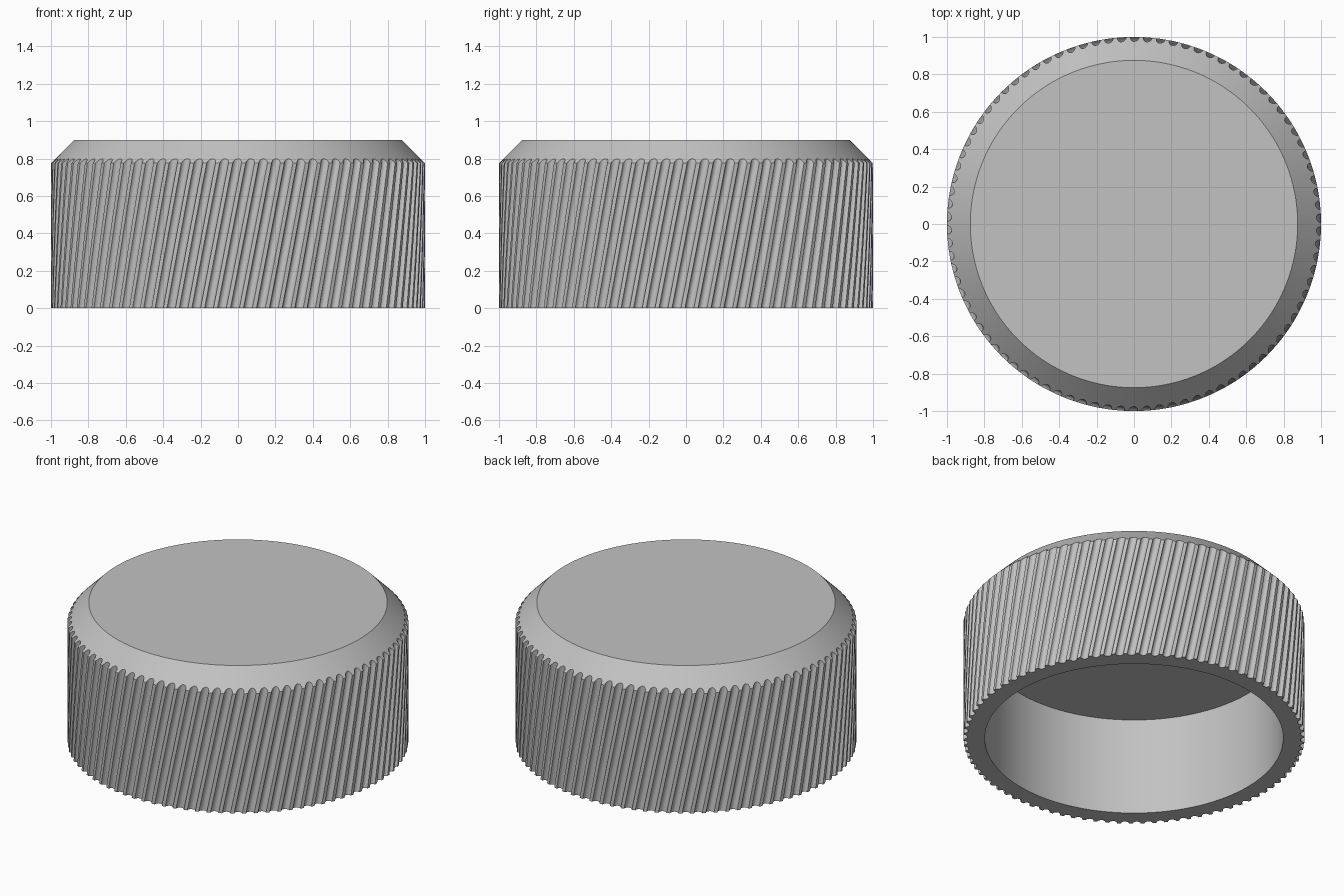
import bpy
import bmesh
from math import pi, sin, cos

if "Cube" in bpy.data.objects:
    bpy.data.objects.remove(bpy.data.objects["Cube"], do_unlink=True)

GROOVES = 90          # helical grip grooves around the wall
GROOVE_R = 0.024      # groove radius
STEPS = 8             # facets across one groove
ROWS = 12             # rows up the wall
TWIST = 0.195         # radians of lean per unit of height
HEIGHT = 0.9
TOP_R = 0.875         # flat top radius, also the cavity radius
CAVITY = 0.63         # cavity depth

# One colour for the whole cap
grey = bpy.data.materials.new("light_grey")
grey.use_nodes = True
colour = (0.54, 0.54, 0.54, 1)
grey.diffuse_color = colour
grey.node_tree.nodes["Principled BSDF"].inputs["Base Color"].default_value = colour

# Outline of the grooved wall as (angle, radius)
outline = []
for g in range(GROOVES):
    centre = 2 * pi * g / GROOVES - pi / 2 - TWIST * 0.8
    for s in range(STEPS + 1):
        a = pi * s / STEPS
        outline.append((centre - GROOVE_R * cos(a), 1 - GROOVE_R * sin(a)))

bm = bmesh.new()


def ring(points):
    """Add one loop of vertices from (angle, radius, height)."""
    return [bm.verts.new((r * cos(t), r * sin(t), z)) for t, r, z in points]


def bridge(low, high):
    n = len(low)
    for i in range(n):
        j = (i + 1) % n
        bm.faces.new((low[i], low[j], high[j], high[i]))


# Cavity ceiling, cavity wall and bottom rim
rings = [ring([(t, TOP_R, CAVITY) for t, r in outline]),
         ring([(t, TOP_R, 0) for t, r in outline])]

# Grooved wall; each column ends where it meets the 45 degree chamfer
for k in range(ROWS + 1):
    points = []
    for t, r in outline:
        z = (HEIGHT + TOP_R - r) * k / ROWS
        points.append((t + TWIST * z, r, z))
    rings.append(ring(points))

# Chamfer up to the flat top
rings.append(ring([(t + TWIST * (HEIGHT + TOP_R - r), TOP_R, HEIGHT)
                   for t, r in outline]))
for low, high in zip(rings, rings[1:]):
    bridge(low, high)
bm.faces.new(rings[-1])
bm.faces.new(list(reversed(rings[0])))
bmesh.ops.recalc_face_normals(bm, faces=bm.faces)

mesh = bpy.data.meshes.new("knurled_cap")
bm.to_mesh(mesh)
bm.free()
mesh.materials.append(grey)
cap = bpy.data.objects.new("knurled_cap", mesh)
bpy.context.collection.objects.link(cap)

# Smooth the round surfaces and keep the edges crisp
bpy.ops.object.select_all(action="DESELECT")
cap.select_set(True)
bpy.context.view_layer.objects.active = cap
bpy.ops.object.shade_smooth_by_angle(angle=pi / 6)
